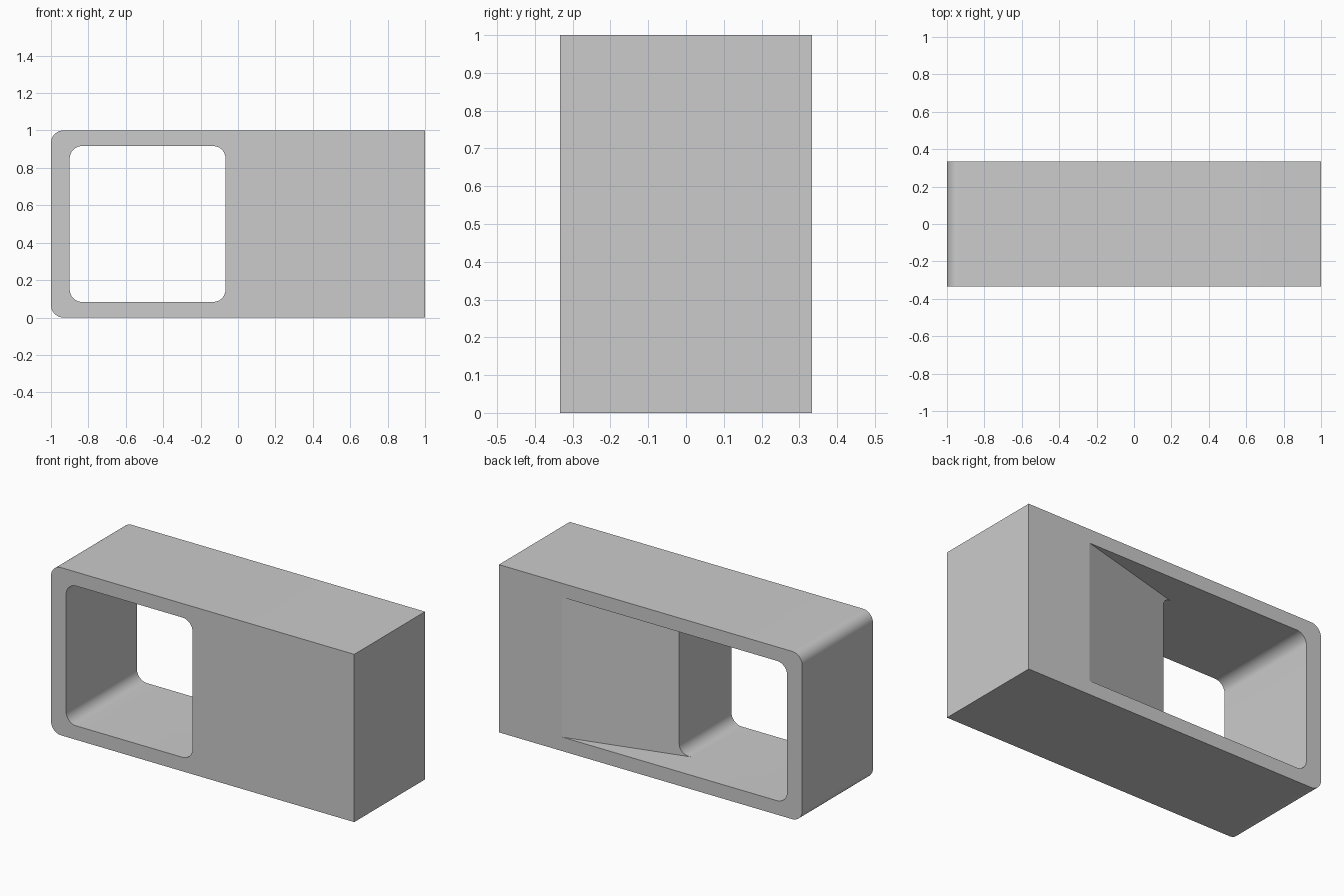
import bpy
import bmesh
import math

cube = bpy.data.objects.get("Cube")
if cube:
    bpy.data.objects.remove(cube, do_unlink=True)

DEPTH = 2 / 3
BACK = DEPTH / 2
WALL = 1 / 12
RADIUS = 1 / 15
WINDOW_LEFT, WINDOW_RIGHT = -0.9, -1 / 15
RAMP_END = 0.583


def arc(cx, cz, start, steps=12):
    """Quarter-circle corner, counter-clockwise from a start angle in degrees."""
    angles = [math.radians(start + 90 * i / steps) for i in range(steps + 1)]
    return [(cx + RADIUS * math.cos(a), cz + RADIUS * math.sin(a)) for a in angles]


def prism(name, points, offset):
    """Extrude a closed outline of 3D points along an offset."""
    bm = bmesh.new()
    face = bm.faces.new([bm.verts.new(p) for p in points])
    result = bmesh.ops.extrude_face_region(bm, geom=[face])
    moved = [v for v in result["geom"] if isinstance(v, bmesh.types.BMVert)]
    bmesh.ops.translate(bm, verts=moved, vec=offset)
    bmesh.ops.recalc_face_normals(bm, faces=bm.faces)
    mesh = bpy.data.meshes.new(name)
    bm.to_mesh(mesh)
    bm.free()
    obj = bpy.data.objects.new(name, mesh)
    bpy.context.collection.objects.link(obj)
    return obj


def cut(target, cutter):
    """Subtract the cutter, apply the result and discard the cutter."""
    cutter.hide_render = True
    mod = target.modifiers.new("Cut", 'BOOLEAN')
    mod.operation = 'DIFFERENCE'
    mod.solver = 'EXACT'
    mod.object = cutter
    bpy.context.view_layer.objects.active = target
    bpy.ops.object.modifier_apply(modifier=mod.name)
    bpy.data.objects.remove(cutter, do_unlink=True)


# Block with two rounded edges on one end
r = RADIUS
outline = [(1, 0), (1, 1)] + arc(r - 1, 1 - r, 90) + arc(r - 1, r, 180)
block = prism("block", [(x, -BACK, z) for x, z in outline], (0, DEPTH, 0))

# Rounded square window right through the block
x0, x1 = WINDOW_LEFT + r, WINDOW_RIGHT - r
z0, z1 = WALL + r, 1 - WALL - r
outline = arc(x1, z1, 0) + arc(x0, z1, 90) + arc(x0, z0, 180) + arc(x1, z0, 270)
cut(block, prism("window_cutter", [(x, -1, z) for x, z in outline], (0, 2, 0)))

# Sloping recess from the back face into the window
slope = math.tan(math.radians(15))
inner, outer = -0.3, RAMP_END + 0.1
plan = [(inner, BACK - slope * (RAMP_END - inner)),
        (outer, BACK + slope * (outer - RAMP_END)),
        (inner, BACK + 0.2)]
cut(block, prism("ramp_cutter", [(x, y, WALL) for x, y in plan],
                 (0, 0, 1 - 2 * WALL)))

# Plain grey material
grey = bpy.data.materials.new("plain grey")
grey.use_nodes = True
colour = (0.6, 0.6, 0.6, 1)
grey.diffuse_color = colour
grey.node_tree.nodes["Principled BSDF"].inputs["Base Color"].default_value = colour
block.data.materials.clear()
block.data.materials.append(grey)

# Smooth the rounded corners, keep the other edges crisp
bpy.ops.object.select_all(action='DESELECT')
block.select_set(True)
bpy.context.view_layer.objects.active = block
bpy.ops.object.shade_smooth_by_angle(angle=math.radians(14))
